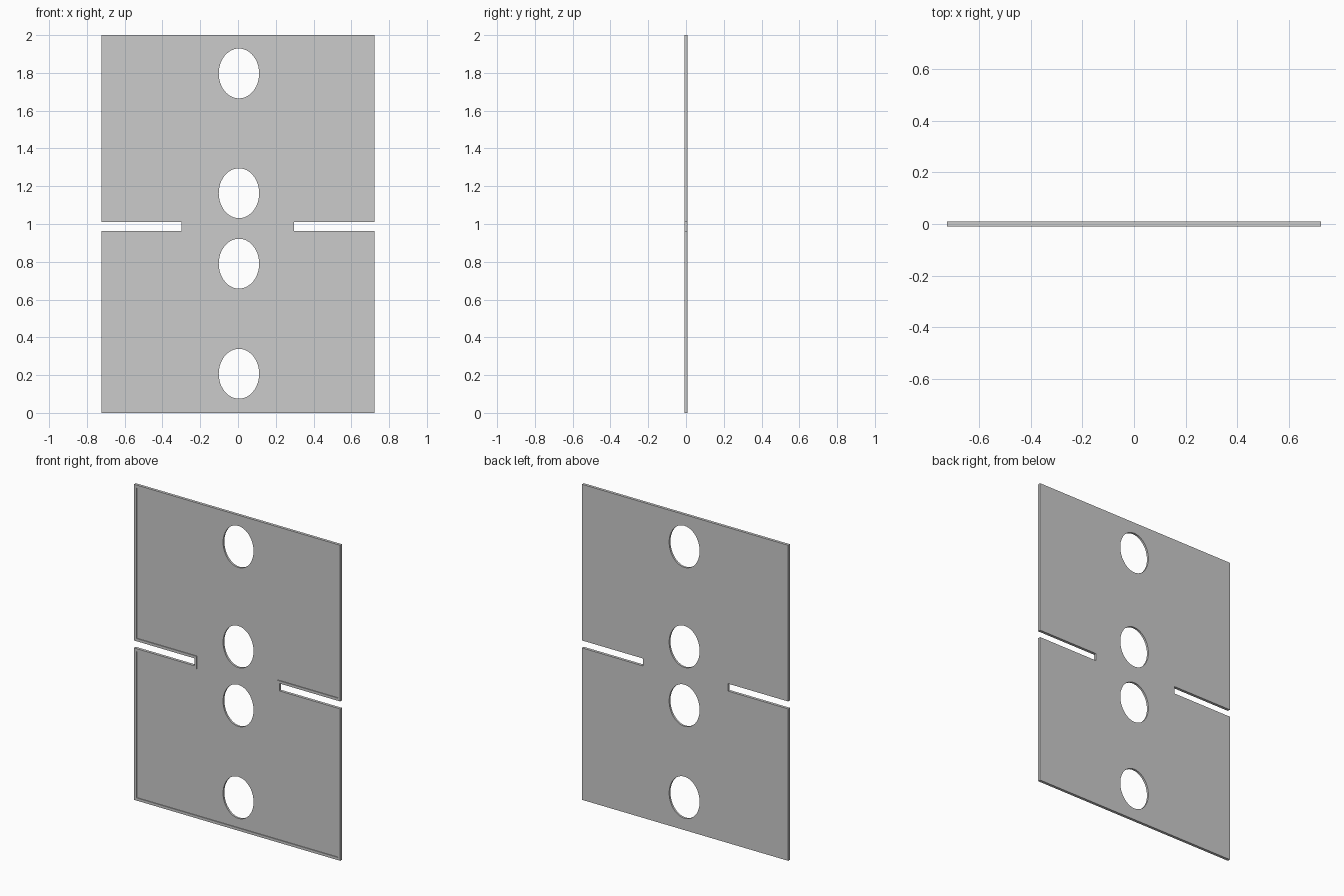
import bpy, bmesh, math
from mathutils import Matrix, Vector

if "Cube" in bpy.data.objects:
    bpy.data.objects.remove(bpy.data.objects["Cube"])

W, T = 0.723, 0.018          # half width, thickness
SLOT_LOW, SLOT_HIGH = 0.963, 1.01
SLOT_L, SLOT_R = -0.30, 0.297
RIM, RECESS = 0.017, 0.005


def add_object(name, bm):
    bmesh.ops.recalc_face_normals(bm, faces=bm.faces)
    mesh = bpy.data.meshes.new(name)
    bm.to_mesh(mesh)
    bm.free()
    obj = bpy.data.objects.new(name, mesh)
    bpy.context.collection.objects.link(obj)
    return obj


# Slotted plate outline, extruded to thickness
outline = [(-W, 0), (W, 0), (W, SLOT_LOW), (SLOT_R, SLOT_LOW), (SLOT_R, SLOT_HIGH),
           (W, SLOT_HIGH), (W, 2), (-W, 2), (-W, SLOT_HIGH), (SLOT_L, SLOT_HIGH),
           (SLOT_L, SLOT_LOW), (-W, SLOT_LOW)]
bm = bmesh.new()
base = bm.faces.new([bm.verts.new((x, T / 2, z)) for x, z in outline])
ext = bmesh.ops.extrude_face_region(bm, geom=[base], use_keep_orig=True)
new_verts = [g for g in ext["geom"] if isinstance(g, bmesh.types.BMVert)]
bmesh.ops.translate(bm, verts=new_verts, vec=(0, -T, 0))
bmesh.ops.recalc_face_normals(bm, faces=bm.faces)

# Thin raised rim around the recessed front panel
bm.faces.ensure_lookup_table()
front = next(f for f in bm.faces if f.calc_center_median().y < -T / 2 + 1e-5)
bmesh.ops.inset_region(bm, faces=[front], thickness=RIM, use_even_offset=True)
panel = bmesh.ops.extrude_discrete_faces(bm, faces=[front])["faces"][0]
bmesh.ops.translate(bm, verts=list(panel.verts), vec=(0, RECESS, 0))
plate = add_object("slotted_plate", bm)

# Oval hole cutters
bm = bmesh.new()
for z in (0.207, 0.79, 1.163, 1.797):
    m = (Matrix.Translation(Vector((0.005, 0, z))) @ Matrix.Diagonal((0.107, 1, 0.132, 1))
         @ Matrix.Rotation(math.pi / 2, 4, 'X'))
    bmesh.ops.create_cone(bm, cap_ends=True, segments=48, radius1=1, radius2=1,
                          depth=0.2, matrix=m)
cutter = add_object("hole_cutters", bm)
cutter.hide_render = True
cutter.hide_set(True)
cutter.display_type = 'WIRE'

mod = plate.modifiers.new("holes", 'BOOLEAN')
mod.operation = 'DIFFERENCE'
mod.solver = 'EXACT'
mod.object = cutter
